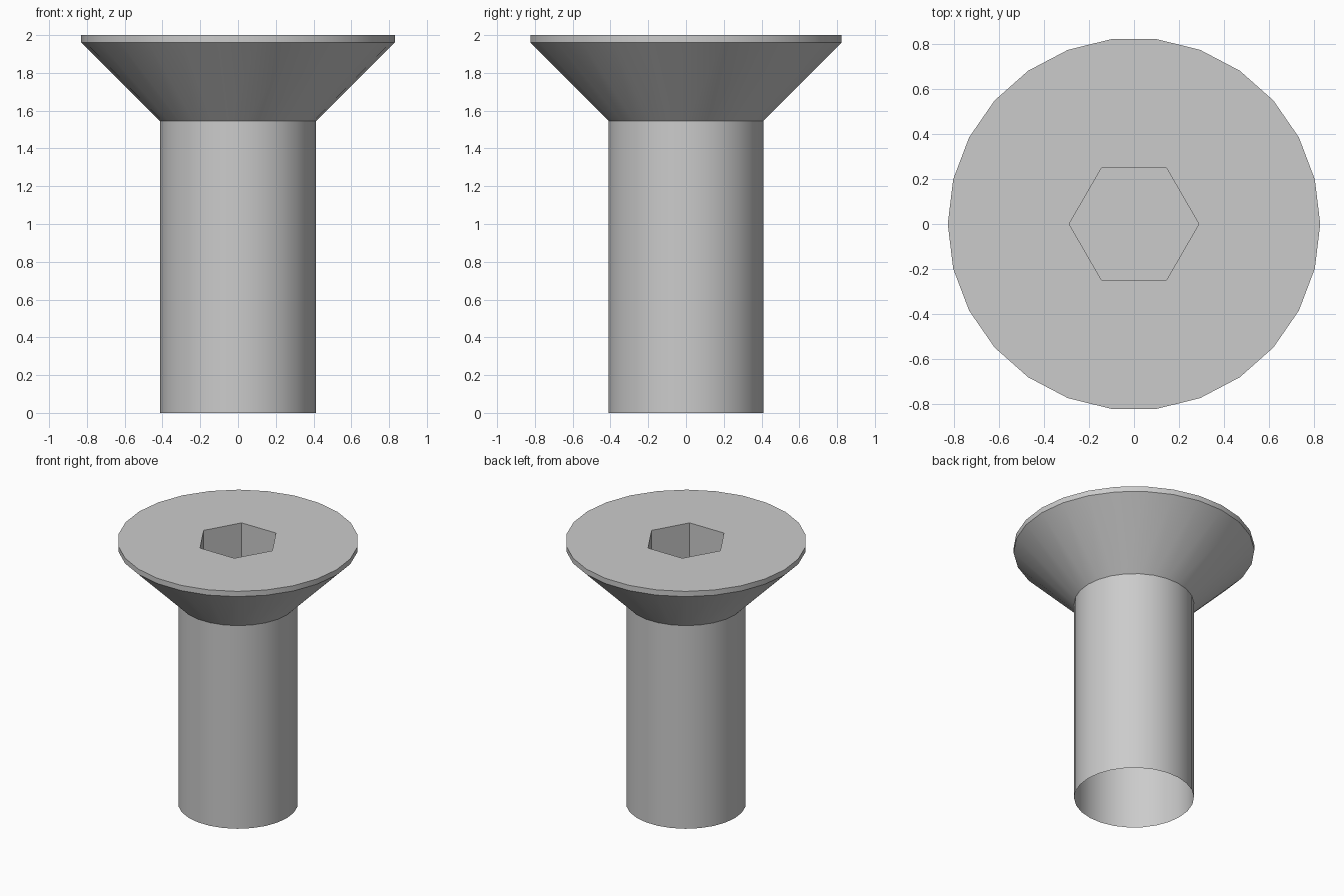
import bpy
import bmesh
import math

SIDES = 26

old = bpy.data.objects.get("Cube")
if old:
    bpy.data.objects.remove(old, do_unlink=True)

# Single plain metal colour
steel = bpy.data.materials.new("grey steel")
steel.use_nodes = True
steel.diffuse_color = (0.6, 0.6, 0.6, 1)
steel.node_tree.nodes["Principled BSDF"].inputs["Base Color"].default_value = (0.6, 0.6, 0.6, 1)


def ring(bm, radius, z, count):
    """Closed ring of vertices with the first one on +x."""
    step = math.tau / count
    return [bm.verts.new((radius * math.cos(i * step), radius * math.sin(i * step), z))
            for i in range(count)]


def loop_edges(bm, verts):
    edges = []
    for a, b in zip(verts, verts[1:] + verts[:1]):
        edges.append(bm.edges.get((a, b)) or bm.edges.new((a, b)))
    return edges


def wall(bm, low, high):
    """Band of quads between two rings, facing outward when low is below."""
    n = len(low)
    for i in range(n):
        j = (i + 1) % n
        bm.faces.new((low[i], low[j], high[j], high[i]))


def finish(bm, name):
    mesh = bpy.data.meshes.new(name)
    bm.to_mesh(mesh)
    bm.free()
    mesh.materials.append(steel)
    obj = bpy.data.objects.new(name, mesh)
    bpy.context.collection.objects.link(obj)
    bpy.ops.object.select_all(action="DESELECT")
    obj.select_set(True)
    bpy.context.view_layer.objects.active = obj
    bpy.ops.object.shade_smooth_by_angle(angle=math.radians(25))


# Shank: a hollow tube, open at the lower end
bm = bmesh.new()
wall(bm, ring(bm, 0.413, 0, SIDES), ring(bm, 0.413, 1.545, SIDES))
finish(bm, "shank")

# Countersunk head: cone, thin rim and flat top around a hexagonal socket
bm = bmesh.new()
neck = ring(bm, 0.413, 1.545, SIDES)
shoulder = ring(bm, 0.83, 1.96, SIDES)
rim = ring(bm, 0.83, 2.0, SIDES)
wall(bm, neck, shoulder)
wall(bm, shoulder, rim)
socket_top = ring(bm, 0.289, 2.0, 6)
socket_floor = ring(bm, 0.289, 1.7, 6)
wall(bm, socket_top, socket_floor)
bm.faces.new(socket_floor)
bmesh.ops.triangle_fill(bm, use_beauty=True, normal=(0, 0, 1),
                        edges=loop_edges(bm, rim) + loop_edges(bm, socket_top))
for face in bm.faces:
    face.normal_update()
    if abs(face.normal.z) > 0.99 and face.normal.z < 0:
        face.normal_flip()
finish(bm, "countersunk_head")
